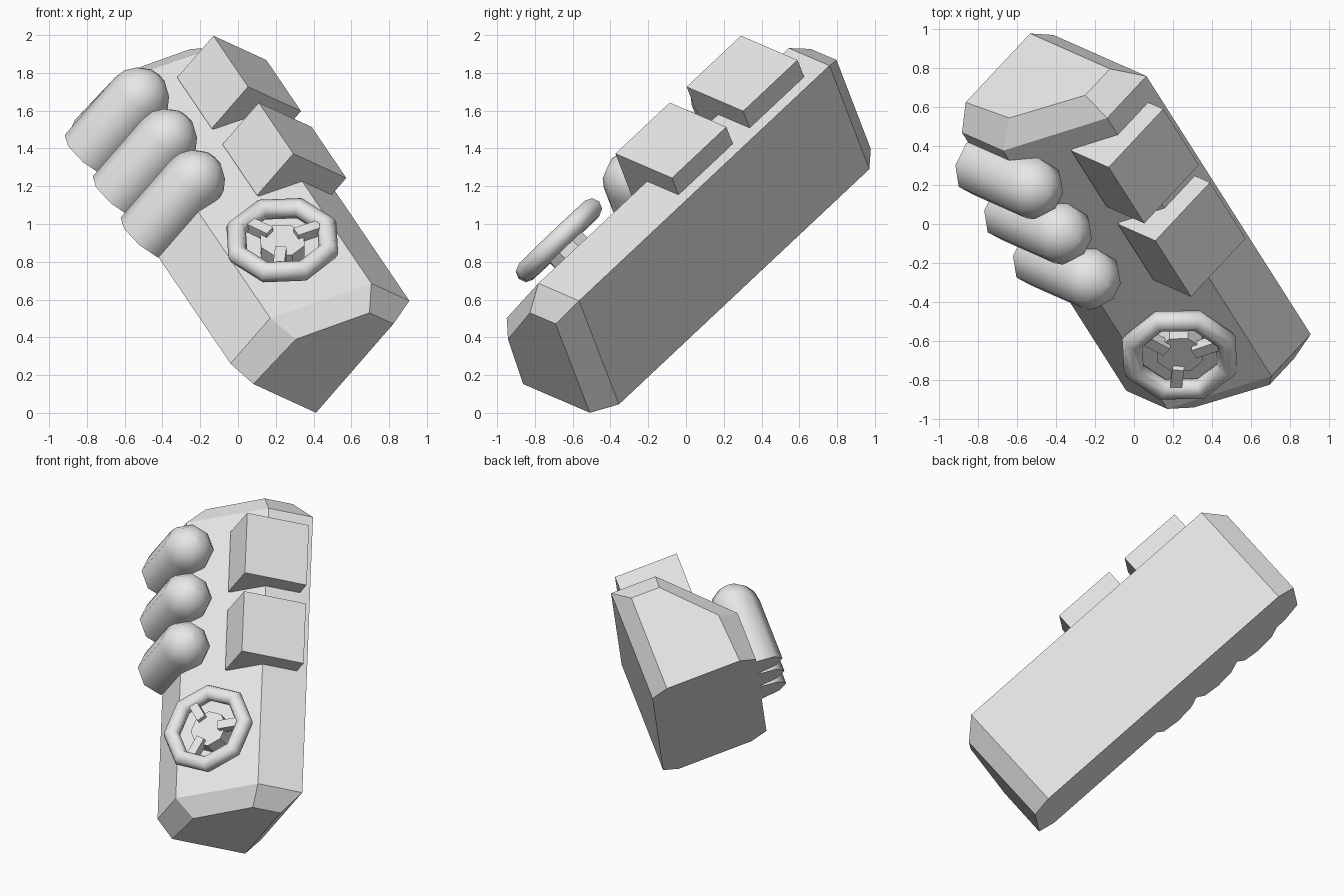
import bpy, bmesh, math
from mathutils import Matrix, Vector

if "Cube" in bpy.data.objects:
    bpy.data.objects.remove(bpy.data.objects["Cube"])

# Tilted frame of the device: across, up from the back panel, and along its length
length_axis = Vector((-0.42, 0.66, 0.62)).normalized()
up_axis = Vector((0.634, -0.284, 0.72))
up_axis = (up_axis - length_axis * up_axis.dot(length_axis)).normalized()
across_axis = up_axis.cross(length_axis)
FRAME = Matrix((across_axis, up_axis, length_axis)).transposed().to_4x4()
FRAME.translation = (0.43, -0.355, 0.045)

grey = bpy.data.materials.new("light grey")
grey.diffuse_color = (0.8, 0.8, 0.8, 1)
grey.use_nodes = True
grey.node_tree.nodes["Principled BSDF"].inputs["Base Color"].default_value = grey.diffuse_color


def finish(obj, name, matrix, angle=None):
    obj.name = name
    obj.data.materials.append(grey)
    obj.matrix_world = matrix
    if angle:
        bpy.ops.object.select_all(action='DESELECT')
        obj.select_set(True)
        bpy.context.view_layer.objects.active = obj
        bpy.ops.object.shade_smooth_by_angle(angle=math.radians(angle))
    return obj


def loft(name, rings, matrix, angle=None):
    """Skin a series of equal-sized closed rings and cap both ends."""
    bm = bmesh.new()
    loops = [[bm.verts.new(p) for p in ring] for ring in rings]
    for a, b in zip(loops, loops[1:]):
        for i in range(len(a)):
            j = (i + 1) % len(a)
            bm.faces.new((a[i], a[j], b[j], b[i]))
    bm.faces.new(loops[0])
    bm.faces.new(loops[-1])
    bmesh.ops.remove_doubles(bm, verts=bm.verts, dist=0.0005)
    bmesh.ops.recalc_face_normals(bm, faces=bm.faces)
    mesh = bpy.data.meshes.new(name)
    bm.to_mesh(mesh)
    bm.free()
    obj = bpy.data.objects.new(name, mesh)
    bpy.context.collection.objects.link(obj)
    return finish(obj, name, matrix, angle)


def box(name, lo, hi, matrix):
    rings = [[(lo[0], lo[1], z), (hi[0], lo[1], z), (hi[0], hi[1], z), (lo[0], hi[1], z)]
             for z in (lo[2], hi[2])]
    return loft(name, rings, matrix)


# Body: square bar with one cut corner and tapered ends
LENGTH, TAPER = 2.005, 0.122
section = [(0, 0), (0, 0.757), (0.309, 0.757), (0.72, 0.333), (0.72, 0)]
end_cap = [(0.105, 0), (0.105, 0.65), (0.30, 0.65), (0.593, 0.336), (0.613, 0)]
loft("body", [[(x, y, z) for x, y in outline] for outline, z in
              ((end_cap, -TAPER), (section, 0), (section, LENGTH), (end_cap, LENGTH + TAPER))],
     FRAME, 30)

# Two square blocks on the upper face
for i, z in enumerate((1.875, 1.305)):
    box(f"block_{i + 1}", (0.07, 0.575, z - 0.435), (0.50, 0.88, z), FRAME)

# Three domed canisters sunk into the side
R, DOME_BASE, SIDES = 0.165, 0.42, 8
profile = [(R, 0)] + [(R * math.cos(a), DOME_BASE + R * math.sin(a))
                      for a in (math.pi / 8 * k for k in range(4))]
profile.append((0.004, DOME_BASE + R))
for i in range(3):
    rings = [[(r * math.cos(2 * math.pi * k / SIDES), h, r * math.sin(2 * math.pi * k / SIDES))
              for k in range(SIDES)] for r, h in profile]
    loft(f"canister_{i + 1}", rings, FRAME @ Matrix.Translation((0.732, 0, 1.77 - 0.352 * i)), 50)

# Handwheel parallel to the cut corner
s = math.sqrt(0.5)
wheel = FRAME @ Matrix(((-s, 0, s, 0.609), (s, 0, s, 0.595), (0, 1, 0, 0.412), (0, 0, 0, 1)))
bpy.ops.mesh.primitive_torus_add(major_radius=0.26, minor_radius=0.055,
                                 major_segments=8, minor_segments=8)
finish(bpy.context.object, "wheel_rim", wheel, 50)

# Hub and three spokes
hub = [[(0.125 * math.cos(math.pi * k / 4), 0.125 * math.sin(math.pi * k / 4), z)
        for k in range(8)] for z in (-0.11, 0.0)]
loft("wheel_hub", hub, wheel)
for i in range(3):
    box(f"wheel_spoke_{i + 1}", (0.08, -0.03, -0.03), (0.24, 0.03, 0.03),
        wheel @ Matrix.Rotation(math.radians(120 * i), 4, 'Z'))
